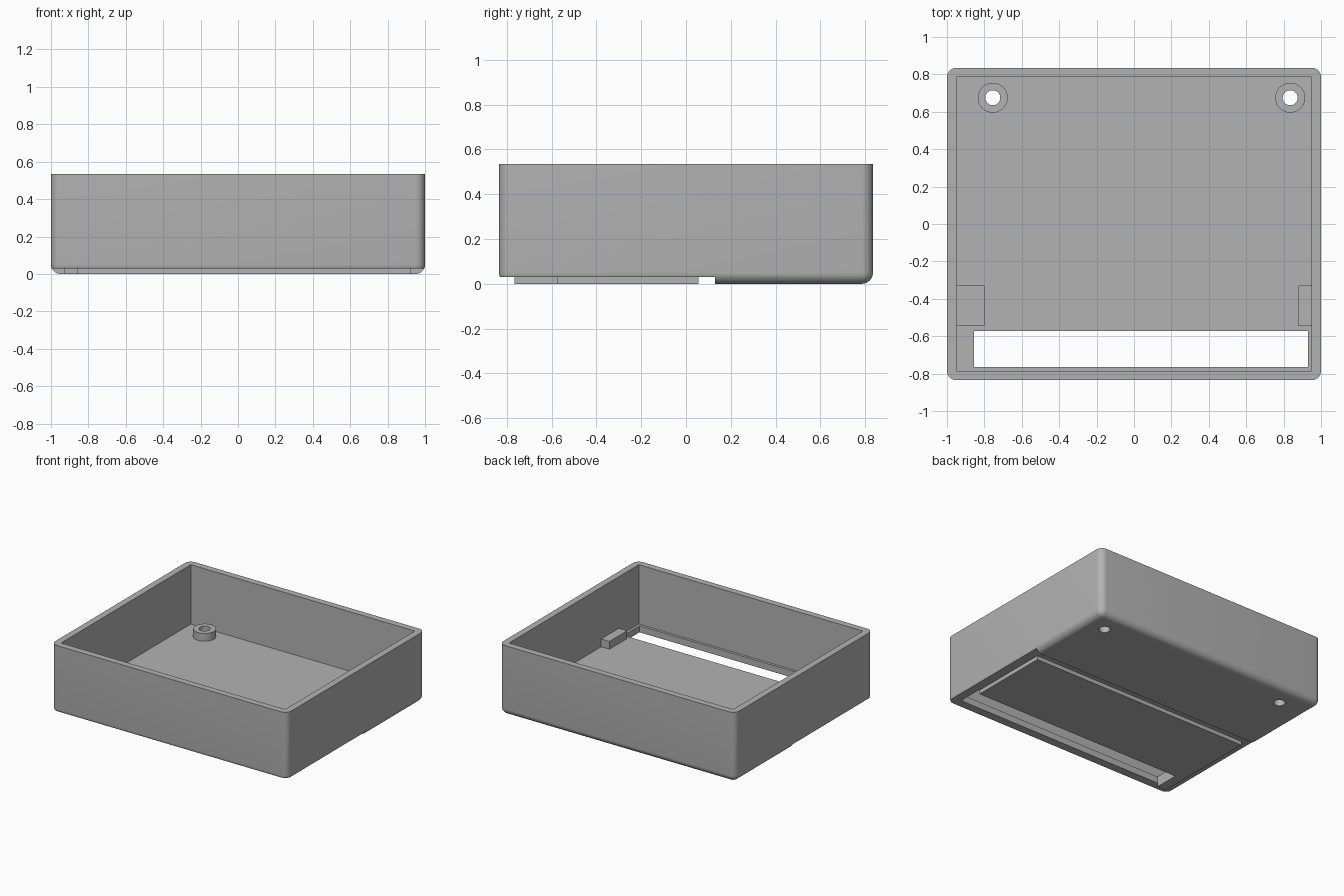
import bpy, bmesh, math

if "Cube" in bpy.data.objects:
    bpy.data.objects.remove(bpy.data.objects["Cube"], do_unlink=True)

grey = bpy.data.materials.new("plain_grey")
grey.use_nodes = True
grey.diffuse_color = (0.45, 0.45, 0.45, 1)
grey.node_tree.nodes["Principled BSDF"].inputs["Base Color"].default_value = grey.diffuse_color

WIDTH, DEPTH, HEIGHT = 2.0, 1.67, 0.535
WALL, ROUND = 0.05, 0.05
STEP_Z, FLOOR_Z, STUD_Z = 0.03, 0.08, 0.14
SLOT_X, SLOT_Y = (-0.855, 0.93), (-0.765, -0.573)
BOSS_X, BOSS_Y = (-0.755, 0.835), 0.675


def make(name, bm):
    bmesh.ops.recalc_face_normals(bm, faces=bm.faces)
    mesh = bpy.data.meshes.new(name)
    bm.to_mesh(mesh)
    bm.free()
    mesh.materials.append(grey)
    obj = bpy.data.objects.new(name, mesh)
    bpy.context.collection.objects.link(obj)
    return obj


def prism(name, outline, z0, z1):
    bm = bmesh.new()
    face = bm.faces.new([bm.verts.new((x, y, z0)) for x, y in outline])
    top = bmesh.ops.extrude_face_region(bm, geom=[face])["geom"]
    bmesh.ops.translate(bm, vec=(0, 0, z1 - z0),
                        verts=[v for v in top if isinstance(v, bmesh.types.BMVert)])
    return make(name, bm)


def box(name, xs, ys, zs):
    (x0, x1), (y0, y1) = xs, ys
    return prism(name, [(x0, y0), (x1, y0), (x1, y1), (x0, y1)], *zs)


def cylinder(name, x, y, radius, z0, z1):
    turns = [math.tau * i / 40 for i in range(40)]
    return prism(name, [(x + radius * math.cos(t), y + radius * math.sin(t))
                        for t in turns], z0, z1)


def cut(target, cutter):
    cutter.hide_render = True
    mod = target.modifiers.new("cut", "BOOLEAN")
    mod.operation, mod.solver, mod.object = "DIFFERENCE", "EXACT", cutter
    bpy.context.view_layer.objects.active = target
    bpy.ops.object.modifier_apply(modifier=mod.name)
    bpy.data.objects.remove(cutter, do_unlink=True)


def smooth(obj):
    bpy.ops.object.select_all(action="DESELECT")
    obj.select_set(True)
    bpy.context.view_layer.objects.active = obj
    bpy.ops.object.shade_smooth_by_angle(angle=math.radians(30))


# Outer tray with rounded upright corners and bottom edges
hx, hy = WIDTH / 2, DEPTH / 2
tray = box("tray", (-hx, hx), (-hy, hy), (0, HEIGHT))
bm = bmesh.new()
bm.from_mesh(tray.data)
edges = [e for e in bm.edges if min(v.co.z for v in e.verts) < 0.01]
bmesh.ops.bevel(bm, geom=edges, offset=ROUND, segments=8, profile=0.5, affect="EDGES")
bm.to_mesh(tray.data)
bm.free()

# Inside space, stepped underside and front slot
cut(tray, box("cavity", (WALL - hx, hx - WALL), (WALL - hy, hy - WALL), (FLOOR_Z, 1)))
cut(tray, box("step", (-2, 2), (-2, 0.13), (-1, STEP_Z)))
cut(tray, box("slot", SLOT_X, SLOT_Y, (-1, FLOOR_Z + 0.1)))

# Screw bosses with holes through the floor
for side, x in zip(("right", "left"), BOSS_X):
    boss = cylinder(side + "_boss", x, BOSS_Y, 0.08, FLOOR_Z, STUD_Z)
    for part in (tray, boss):
        cut(part, cylinder("hole", x, BOSS_Y, 0.04, -1, 1))
    smooth(boss)
smooth(tray)

# Blocks on the floor beside the slot
for side, xs in (("right", (-0.95, -0.8)), ("left", (0.88, 0.95))):
    box(side + "_block", xs, (-0.545, -0.33), (FLOOR_Z, STUD_Z))

# L-shaped raised plate on the underside
prism("bottom_plate", [(-0.93, SLOT_Y[0]), (SLOT_X[0], SLOT_Y[0]), (SLOT_X[0], SLOT_Y[1]),
                       (0.925, SLOT_Y[1]), (0.925, 0.055), (-0.93, 0.055)], 0, STEP_Z)
